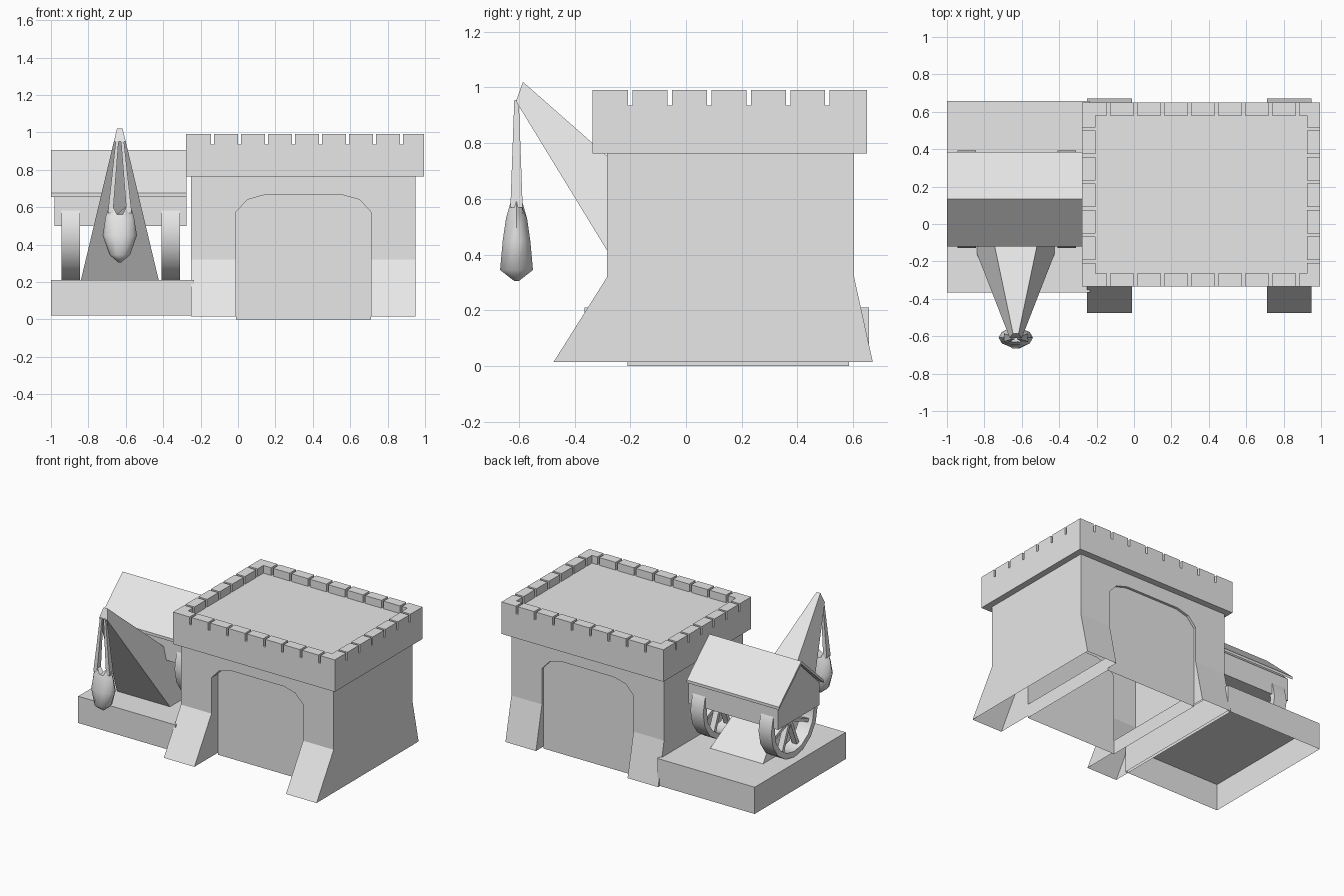
import bpy, bmesh, math
from mathutils import Vector

old = bpy.data.objects.get("Cube")
if old:
    bpy.data.objects.remove(old, do_unlink=True)

stone = bpy.data.materials.new("pale grey stone")
stone.use_nodes = True
stone.diffuse_color = (0.8, 0.8, 0.8, 1)
stone.node_tree.nodes["Principled BSDF"].inputs["Base Color"].default_value = (0.8, 0.8, 0.8, 1)


def finish(name, bm, open_bottom=False):
    """Turn a bmesh into a named object, optionally without its underside."""
    bmesh.ops.recalc_face_normals(bm, faces=bm.faces)
    if open_bottom:
        low = min(v.co.z for v in bm.verts)
        under = [f for f in bm.faces if all(v.co.z < low + 0.001 for v in f.verts)]
        bmesh.ops.delete(bm, geom=under, context='FACES')
    mesh = bpy.data.meshes.new(name)
    bm.to_mesh(mesh)
    bm.free()
    mesh.materials.append(stone)
    obj = bpy.data.objects.new(name, mesh)
    bpy.context.collection.objects.link(obj)
    return obj


def loft(bm, rings, caps=True):
    """Join equal-length rings of points with quads and cap the ends."""
    rows = [[bm.verts.new(p) for p in ring] for ring in rings]
    n = len(rows[0])
    for a, b in zip(rows, rows[1:]):
        for i in range(n):
            j = (i + 1) % n
            bm.faces.new((a[i], a[j], b[j], b[i]))
    if caps:
        bm.faces.new(rows[0])
        bm.faces.new(rows[-1])


def add_box(bm, x0, x1, y0, y1, z0, z1):
    loft(bm, [[(x0, y0, z), (x1, y0, z), (x1, y1, z), (x0, y1, z)] for z in (z0, z1)])


def box(name, *size, open_bottom=False):
    bm = bmesh.new()
    add_box(bm, *size)
    return finish(name, bm, open_bottom)


def prism_x(name, profile, x0, x1):
    """Extrude a (y, z) profile along x."""
    bm = bmesh.new()
    loft(bm, [[(x, y, z) for y, z in profile] for x in (x0, x1)])
    return finish(name, bm)


# Gatehouse body with flared feet
body = prism_x("gatehouse_body", [(-0.475, 0.015), (-0.283, 0.32), (-0.283, 0.77),
                                  (0.603, 0.77), (0.603, 0.32), (0.67, 0.015)], -0.25, 0.95)

# Arched recesses cut into the front and the back
arch = [(-0.01, -0.1), (-0.01, 0.575), (0.05, 0.64), (0.14, 0.665)]
arch += [(0.7 - x, z) for x, z in reversed(arch)]
for label, y0, y1 in (("front", -1, -0.21), ("back", 0.585, 1)):
    bm = bmesh.new()
    loft(bm, [[(x, y, z) for x, z in arch] for y in (y0, y1)])
    cutter = finish(label + "_arch_cutter", bm)
    cutter.hide_render = True
    cutter.hide_set(True)
    mod = body.modifiers.new(label + "_arch", 'BOOLEAN')
    mod.operation = 'DIFFERENCE'
    mod.solver = 'EXACT'
    mod.object = cutter
    bpy.context.view_layer.objects.active = body
    bpy.ops.object.modifier_apply(modifier=mod.name)
    bpy.data.objects.remove(cutter, do_unlink=True)
bm = bmesh.new()
bm.from_mesh(body.data)
under = [f for f in bm.faces if f.calc_center_median().z < 0.02]
bmesh.ops.delete(bm, geom=under, context='FACES')
bm.to_mesh(body.data)
bm.free()

# Gate block reaching the ground between the feet
bm = bmesh.new()
loft(bm, [[(-0.01, -0.21, z), (0.71, -0.21, z), (0.71, 0.585, z), (-0.01, 0.585, z)]
          for z in (0, 0.1)], caps=False)
finish("gate_block", bm)

# Overhanging crown and its battlements
X0, X1, Y0, Y1 = -0.277, 0.995, -0.335, 0.65
WALL, FLOOR, TOP, GAP = 0.07, 0.935, 0.99, 0.016
box("crown", X0, X1, Y0, Y1, 0.763, FLOOR)


def spans(start, end, first_gap, step, count):
    """Merlon intervals between evenly spaced gaps."""
    cuts = [first_gap + step * i for i in range(count)]
    lows = [start] + [c + GAP / 2 for c in cuts]
    highs = [c - GAP / 2 for c in cuts] + [end]
    return zip(lows, highs)


bm = bmesh.new()
for a, b in spans(X0, X1, -0.137, 0.1445, 8):
    add_box(bm, a, b, Y0, Y0 + WALL, FLOOR, TOP)
    add_box(bm, a, b, Y1 - WALL, Y1, FLOOR, TOP)
for a, b in spans(Y0 + WALL, Y1 - WALL, -0.2, 0.1415, 6):
    add_box(bm, X0, X0 + WALL, a, b, FLOOR, TOP)
    add_box(bm, X1 - WALL, X1, a, b, FLOOR, TOP)
finish("battlements", bm)

# Side platform
box("platform", -1, -0.235, -0.365, 0.657, 0.02, 0.21, open_bottom=True)

# Wheelhouse and its gabled roof
MID = 0.133
prism_x("wheelhouse", [(MID - 0.232, 0.5), (MID + 0.232, 0.5), (MID + 0.232, 0.66),
                       (MID, 0.88), (MID - 0.232, 0.66)], -0.98, -0.276)
prism_x("wheelhouse_roof", [(MID - 0.253, 0.655), (MID - 0.253, 0.675), (MID, 0.905),
                            (MID + 0.253, 0.675), (MID + 0.253, 0.655), (MID, 0.883)], -1, -0.276)

# Two spoked treadwheels
HUB_Z, SIDES = 0.47, 16


def wheel(name, x0, x1):
    bm = bmesh.new()
    rings = []
    for k in range(SIDES):
        a = math.tau * k / SIDES
        rings.append([(x, MID + r * math.sin(a), HUB_Z + r * math.cos(a))
                      for x, r in ((x0, 0.26), (x1, 0.26), (x1, 0.22), (x0, 0.22))])
    loft(bm, rings + [rings[0]], caps=False)
    bmesh.ops.remove_doubles(bm, verts=bm.verts, dist=0.0001)
    mid_x = (x0 + x1) / 2
    for k in range(8):
        a = math.tau * (k + 0.5) / 8
        out = Vector((0, math.sin(a), math.cos(a)))
        side = Vector((0, math.cos(a), -math.sin(a))) * 0.012
        deep = Vector((0.02, 0, 0))
        hub = Vector((mid_x, MID, HUB_Z))
        loft(bm, [[hub + out * r + side + deep, hub + out * r - side + deep,
                   hub + out * r - side - deep, hub + out * r + side - deep]
                  for r in (0.0, 0.23)])
    return finish(name, bm)


wheels = [wheel("outer_wheel", -0.945, -0.845), wheel("inner_wheel", -0.41, -0.31)]

# Leaning crane arm tapering to its tip
CX = -0.632
bm = bmesh.new()
loft(bm, [[(CX - f, yf, zf), (CX + f, yf, zf), (CX + b, yb, zb), (CX - b, yb, zb)]
          for f, yf, zf, b, yb, zb in ((0.208, -0.158, 0.21, 0.208, 0.335, 0.21),
                                       (0.032, -0.61, 0.95, 0.015, -0.585, 1.02))])
finish("crane_arm", bm)

# Hanging load with a notched top
LY, N = -0.608, 10
rings = []
for z, rx, ry, lift in ((0.305, 0.008, 0.008, 0), (0.345, 0.055, 0.062, 0),
                        (0.45, 0.092, 0.052, 0), (0.52, 0.075, 0.04, 0.03),
                        (0.53, 0.05, 0.025, 0.1)):
    angles = [math.tau * k / N for k in range(N)]
    rings.append([(CX + rx * math.cos(a), LY + ry * math.sin(a),
                   z + lift * abs(math.cos(a))) for a in angles])
bm = bmesh.new()
loft(bm, rings)
load = finish("hanging_load", bm)

# Two straps from the crane tip to the load
bm = bmesh.new()
for s in (-1, 1):
    loft(bm, [[(CX + s * (cx - w), LY - d, z), (CX + s * (cx + w), LY - d, z),
               (CX + s * (cx + w), LY + d, z), (CX + s * (cx - w), LY + d, z)]
              for cx, w, d, z in ((0.05, 0.014, 0.022, 0.57), (0.014, 0.008, 0.008, 0.955))])
finish("load_straps", bm)

# Smooth the rounded parts
bpy.ops.object.select_all(action='DESELECT')
for obj in wheels + [load]:
    obj.select_set(True)
bpy.context.view_layer.objects.active = load
bpy.ops.object.shade_smooth_by_angle(angle=math.radians(50))
